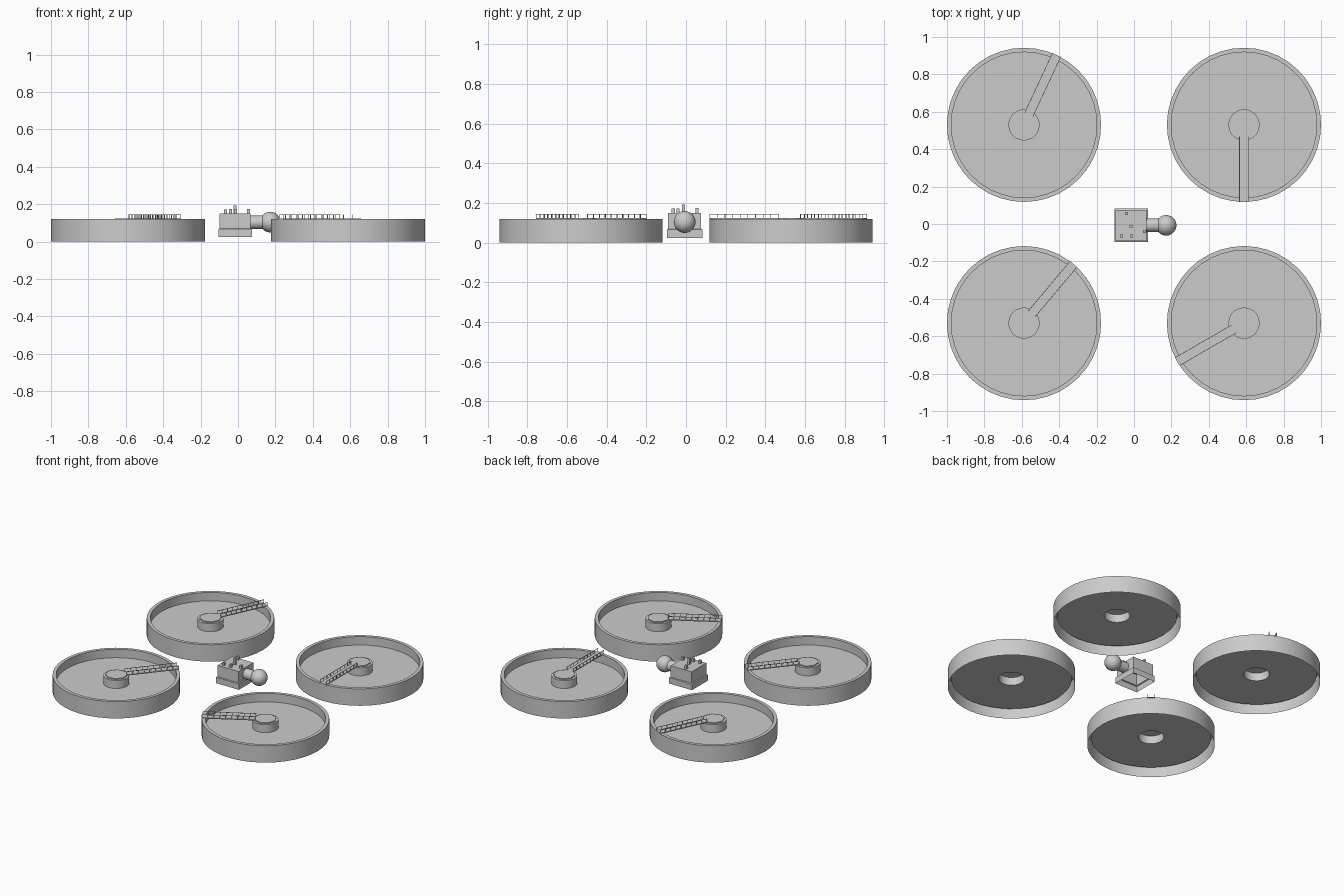
import bpy, bmesh, math
from mathutils import Matrix, Vector

if "Cube" in bpy.data.objects:
    bpy.data.objects.remove(bpy.data.objects["Cube"])


def make_object(name, bm, smooth=False):
    bmesh.ops.recalc_face_normals(bm, faces=bm.faces)
    mesh = bpy.data.meshes.new(name)
    bm.to_mesh(mesh)
    bm.free()
    ob = bpy.data.objects.new(name, mesh)
    bpy.context.collection.objects.link(ob)
    if smooth:
        bpy.ops.object.select_all(action='DESELECT')
        ob.select_set(True)
        bpy.context.view_layer.objects.active = ob
        bpy.ops.object.shade_smooth_by_angle(angle=math.radians(30))
    return ob


def add_box(bm, x0, x1, y0, y1, z0, z1):
    size = Matrix.Diagonal((x1 - x0, y1 - y0, z1 - z0, 1))
    mid = Matrix.Translation(((x0 + x1) / 2, (y0 + y1) / 2, (z0 + z1) / 2))
    bmesh.ops.create_cube(bm, size=1, matrix=mid @ size)


R, TOP, FLOOR = 0.412, 0.12, 0.06


def tank(name, loc):
    # outer wall, rim, inner wall, raised floor and hollow hub as one turned shell
    profile = [(R, 0), (R, TOP), (R - 0.023, TOP), (R - 0.023, FLOOR),
               (0.083, FLOOR), (0.083, 0.117), (0, 0.117)]
    bm = bmesh.new()
    vs = [bm.verts.new((r, 0, z)) for r, z in profile]
    es = [bm.edges.new(p) for p in zip(vs, vs[1:])]
    bmesh.ops.spin(bm, geom=vs + es, cent=(0, 0, 0), axis=(0, 0, 1),
                   angle=math.tau, steps=40, use_duplicate=False)
    bmesh.ops.remove_doubles(bm, verts=bm.verts, dist=1e-5)
    ob = make_object(name, bm, True)
    ob.location = loc


def walkway(name, loc, angle):
    bm = bmesh.new()
    # hub platform and deck
    bmesh.ops.create_cone(bm, cap_ends=True, segments=8, radius1=0.071, radius2=0.071,
                          depth=0.008,
                          matrix=Matrix.Translation((0, 0, 0.120)) @
                          Matrix.Rotation(math.pi / 8, 4, 'Z'))
    add_box(bm, 0.06, R, -0.025, 0.025, 0.117, 0.1235)
    # railings
    t = 0.0015
    for y in (-0.024, 0.024):
        add_box(bm, 0.062, R, y - t, y + t, 0.1425, 0.1455)
        for i in range(10):
            x = 0.064 + i * (R - 0.066) / 9
            add_box(bm, x - t, x + t, y - t, y + t, 0.123, 0.144)
    ob = make_object(name, bm)
    ob.location = loc
    ob.rotation_euler.z = math.radians(angle)


TANKS = [("back_left", -1, 1, 65), ("back_right", 1, 1, -90),
         ("front_left", -1, -1, 50), ("front_right", 1, -1, 210)]
for label, sx, sy, ang in TANKS:
    loc = (sx * 0.588, sy * 0.53, 0)
    tank(label + "_tank", loc)
    walkway(label + "_walkway", loc, ang)

# pump house: open-bottomed shell with a wider skirt
CX, CY = -0.015, -0.007
bm = bmesh.new()
rings = []
for hx, hy, z in [(0.09, 0.09, 0.024), (0.09, 0.09, 0.066),
                  (0.083, 0.083, 0.069), (0.083, 0.083, 0.15)]:
    rings.append([bm.verts.new((CX + a * hx, CY + b * hy, z))
                  for a, b in ((-1, -1), (1, -1), (1, 1), (-1, 1))])
for lo, hi in zip(rings, rings[1:]):
    for i in range(4):
        j = (i + 1) % 4
        bm.faces.new((lo[i], lo[j], hi[j], hi[i]))
bm.faces.new(rings[-1])
make_object("pump_house", bm)

# roof vents
bm = bmesh.new()
for x, y, top in [(-0.04, 0.056, 0.175), (-0.015, -0.013, 0.193), (0.055, -0.04, 0.173),
                  (-0.066, -0.064, 0.172), (-0.013, -0.064, 0.173)]:
    add_box(bm, x - 0.008, x + 0.008, y - 0.008, y + 0.008, 0.148, top)
make_object("roof_vents", bm)

# side pipe and round pressure vessel
bm = bmesh.new()
bmesh.ops.create_cone(bm, cap_ends=True, segments=24, radius1=0.036, radius2=0.036, depth=0.1,
                      matrix=Matrix.Translation((0.11, CY, 0.103)) @
                      Matrix.Rotation(math.pi / 2, 4, 'Y'))
make_object("side_pipe", bm, True)
bm = bmesh.new()
bmesh.ops.create_uvsphere(bm, u_segments=24, v_segments=16, radius=0.055,
                          matrix=Matrix.Translation((0.172, CY, 0.104)))
make_object("pressure_sphere", bm, True)
